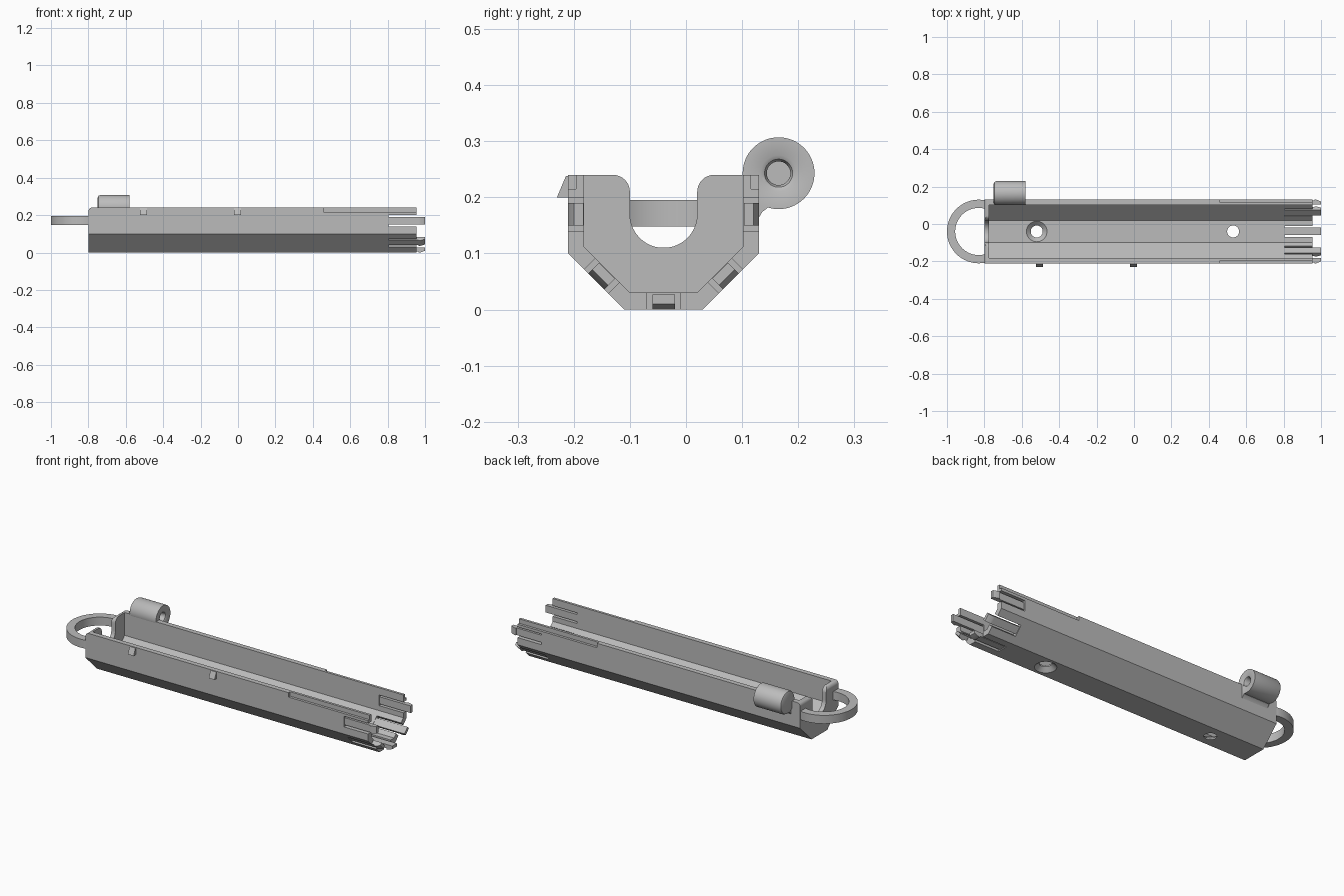
import bpy, bmesh
from math import pi, sin, cos, radians
from mathutils import Vector, Matrix

cube = bpy.data.objects.get("Cube")
if cube:
    bpy.data.objects.remove(cube, do_unlink=True)

grey = bpy.data.materials.new("plain grey")
grey.use_nodes = True
grey.diffuse_color = (0.5, 0.5, 0.5, 1)
grey.node_tree.nodes["Principled BSDF"].inputs["Base Color"].default_value = (0.5, 0.5, 0.5, 1)

MID = -0.04      # y of the tray's centre plane
TOP = 0.24       # rim height
BACK = -0.8      # closed end


def finish(name, bm):
    bmesh.ops.recalc_face_normals(bm, faces=bm.faces)
    mesh = bpy.data.meshes.new(name)
    bm.to_mesh(mesh)
    bm.free()
    mesh.materials.append(grey)
    obj = bpy.data.objects.new(name, mesh)
    bpy.context.collection.objects.link(obj)
    return obj


def prism(name, pts, axis, a, b):
    """Extrude a flat outline along an axis from a to b."""
    place = {"x": lambda u, v, t: (t, u, v),
             "y": lambda u, v, t: (u, t, v),
             "z": lambda u, v, t: (u, v, t)}[axis]
    bm = bmesh.new()
    low = [bm.verts.new(place(u, v, a)) for u, v in pts]
    high = [bm.verts.new(place(u, v, b)) for u, v in pts]
    bm.faces.new(low)
    bm.faces.new(high)
    for i in range(len(pts)):
        j = (i + 1) % len(pts)
        bm.faces.new((low[i], low[j], high[j], high[i]))
    return finish(name, bm)


def lathe(name, pts, origin, axis, steps=48):
    """Spin (radius, height) points around an axis through origin."""
    o, ax = Vector(origin), Vector(axis)
    side = ax.orthogonal().normalized()
    bm = bmesh.new()
    vs = [bm.verts.new(o + ax * h + side * r) for r, h in pts]
    es = [bm.edges.new(p) for p in zip(vs, vs[1:])]
    bmesh.ops.spin(bm, geom=vs + es, cent=o, axis=ax, angle=2 * pi, steps=steps)
    bmesh.ops.remove_doubles(bm, verts=bm.verts, dist=1e-5)
    return finish(name, bm)


def arc(cx, cy, r, a, b, n=12):
    angles = [radians(a + (b - a) * i / n) for i in range(n + 1)]
    return [(cx + r * cos(t), cy + r * sin(t)) for t in angles]


def mirrored(half):
    """Complete an outline given its +y half, as offsets from the centre plane."""
    return [(MID + u, v) for u, v in half] + [(MID - u, v) for u, v in reversed(half)]


def cut(obj, cutter):
    cutter.hide_render = True
    mod = obj.modifiers.new("cut", "BOOLEAN")
    mod.operation = "DIFFERENCE"
    mod.solver = "EXACT"
    mod.object = cutter
    bpy.context.view_layer.objects.active = obj
    bpy.ops.object.modifier_apply(modifier=mod.name)
    bpy.data.objects.remove(cutter, do_unlink=True)


# Tray: solid faceted body, hollowed out
tray = prism("tray", mirrored([(0.17, TOP), (0.17, 0.1), (0.07, 0)]), "x", BACK, 0.955)
cut(tray, prism("hollow", mirrored([(0.142, 0.3), (0.142, 0.112), (0.06, 0.03)]),
                "x", BACK + 0.025, 1.2))

# Round-bottomed opening in the end wall
notch = [(0.09, 0.3)] + arc(0.09, 0.21, 0.03, 90, 180, 8) + arc(0, 0.17, 0.06, 0, -84, 14)
cut(tray, prism("notch", mirrored(notch), "x", -0.9, -0.7))

# Rounded top corner at the closed end
corner = [(-0.85, 0.3), (-0.85, 0.22)] + arc(BACK + 0.02, 0.22, 0.02, 180, 90, 6) + [(-0.78, 0.3)]
cut(tray, prism("corner", corner, "y", -0.5, 0.5))

# Rebate along the outside of both rims
for s in (-1, 1):
    pts = [(MID + s * u, v) for u, v in ((0.156, 0.3), (0.156, 0.215), (0.2, 0.215), (0.2, 0.3))]
    cut(tray, prism("rebate", pts, "x", 0.46, 1.2))

# Screw holes: one countersunk from inside, one from below
cut(tray, lathe("screw_hole", [(0, -0.05), (0.032, -0.05), (0.032, 0.008),
                               (0.056, 0.031), (0.056, 0.05), (0, 0.05)],
                (-0.52, MID, 0), (0, 0, 1)))
cut(tray, lathe("screw_hole", [(0, -0.05), (0.056, -0.05), (0.056, -0.001),
                               (0.032, 0.022), (0.032, 0.06), (0, 0.06)],
                (0.53, MID, 0), (0, 0, 1)))

# Snap fingers at the open end, one per facet, each in its own gap
parts = [tray]
stations = [(0, 0, 0)]
for s in (-1, 1):
    stations += [(s * 0.12, 0.05, s * 45), (s * 0.17, 0.17, s * 90)]
finger_side = [(0.79, 0.005), (0.965, 0.005), (0.965, 0), (0.975, 0),
               (1, 0.01), (1, 0.027), (0.79, 0.027)]
for dy, z, turn in stations:
    frame = Matrix.Translation((0, MID + dy, z)) @ Matrix.Rotation(radians(turn), 4, "X")
    gap = prism("gap", [(-0.03, -0.02), (0.03, -0.02), (0.03, 0.04), (-0.03, 0.04)], "x", 0.805, 1.2)
    gap.data.transform(frame)
    cut(tray, gap)
    finger = prism("snap_finger", finger_side, "y", -0.02, 0.02)
    finger.data.transform(frame)
    parts.append(finger)

# Carrying loop
ring = [(BACK + 0.01, MID + 0.165)] + arc(-0.83, MID, 0.17, 80, 280, 48) + [(BACK + 0.01, MID - 0.165)]
ring += arc(-0.83, MID, 0.126, 288, 72, 48)
parts.append(prism("carrying_loop", ring, "z", 0.148, 0.195))

# Hinge barrel with a blind pin hole, and its web to the wall
parts.append(lathe("hinge_barrel",
                   [(0, -0.75), (0.052, -0.75), (0.06, -0.746), (0.064, -0.737), (0.064, -0.58),
                    (0.032, -0.58), (0.025, -0.584), (0.021, -0.592), (0.021, -0.7), (0, -0.7)],
                   (0, 0.165, 0.243), (1, 0, 0), 64))
web = [(0.115, 0.162), (0.13, 0.164), (0.136, 0.174), (0.145, 0.181), (0.14, 0.235), (0.115, 0.235)]
parts.append(prism("hinge_web", web, "x", -0.742, -0.581))

# Wedge catches on the front wall
for x in (-0.505, -0.003):
    wedge = [(-0.2, 0.2), (-0.23, 0.2), (-0.214, 0.238), (-0.2, 0.238)]
    parts.append(prism("catch", wedge, "x", x - 0.018, x + 0.018))

# Smooth round parts, keep hard edges
bpy.ops.object.select_all(action="DESELECT")
for p in parts:
    p.select_set(True)
bpy.context.view_layer.objects.active = tray
bpy.ops.object.shade_smooth_by_angle(angle=radians(30))
